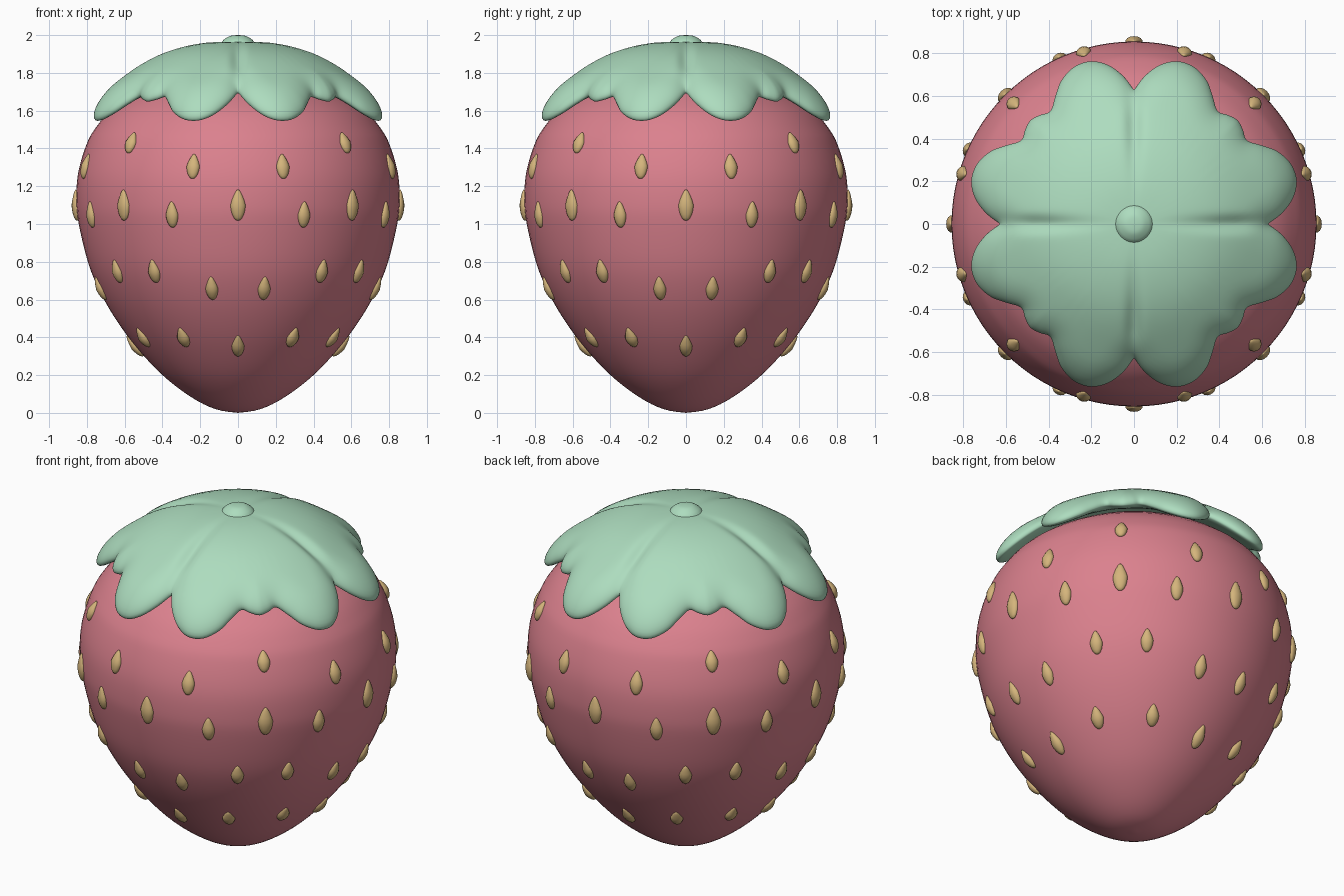
import bpy, bmesh, math
from mathutils import Vector, Matrix
from mathutils.kdtree import KDTree

cube = bpy.data.objects.get("Cube")
if cube:
    bpy.data.objects.remove(cube, do_unlink=True)


def material(name, rgb):
    m = bpy.data.materials.new(name)
    m.use_nodes = True
    m.diffuse_color = (*rgb, 1)
    m.node_tree.nodes["Principled BSDF"].inputs["Base Color"].default_value = (*rgb, 1)
    return m


PINK = material("berry pink", (0.71, 0.22, 0.27))
GREEN = material("leaf green", (0.42, 0.72, 0.52))
TAN = material("seed tan", (0.66, 0.46, 0.20))


def finish(bm, name, mat):
    bmesh.ops.recalc_face_normals(bm, faces=bm.faces)
    for f in bm.faces:
        f.smooth = True
    me = bpy.data.meshes.new(name)
    bm.to_mesh(me)
    bm.free()
    me.materials.append(mat)
    ob = bpy.data.objects.new(name, me)
    bpy.context.collection.objects.link(ob)
    return ob


def spline(pts, steps):
    """Smooth curve through the points."""
    p = [Vector(q) for q in pts]
    p = [p[0]] + p + [p[-1]]
    out = []
    for a, b, c, d in zip(p, p[1:], p[2:], p[3:]):
        for i in range(steps):
            t = i / steps
            out.append(0.5 * (2 * b + (c - a) * t + (2 * a - 5 * b + 4 * c - d) * t * t
                              + (3 * b - a - 3 * c + d) * t ** 3))
    return out + [p[-1]]


def lookup(curve, x, src, dst):
    """Value on a curve whose src coordinate rises steadily."""
    for a, b in zip(curve, curve[1:]):
        if x <= b[src]:
            t = (x - a[src]) / max(b[src] - a[src], 1e-6)
            return a[dst] + (b[dst] - a[dst]) * t
    return curve[-1][dst]


# Berry body: turned profile of (radius, height)
body = spline([(0, 0), (0.12, 0.02), (0.25, 0.085), (0.40, 0.2), (0.54, 0.35), (0.65, 0.5),
               (0.735, 0.65), (0.795, 0.8), (0.843, 1.0), (0.856, 1.12), (0.848, 1.26),
               (0.81, 1.4), (0.76, 1.5), (0.65, 1.62), (0.4, 1.77), (0.2, 1.83), (0, 1.85)], 4)
bm = bmesh.new()
ring = [bm.verts.new((p.x, 0, p.y)) for p in body]
edges = [bm.edges.new(e) for e in zip(ring, ring[1:])]
bmesh.ops.spin(bm, geom=ring + edges, cent=(0, 0, 0), axis=(0, 0, 1),
               angle=math.tau, steps=96, use_merge=True)
bmesh.ops.remove_doubles(bm, verts=bm.verts, dist=1e-4)
finish(bm, "berry_body", PINK)


# Seeds: teardrops lying on the body, pointed end up
def add_seed(bm, angle, z, length, width):
    r = lookup(body, z, 1, 0)
    slope = (lookup(body, z + 0.03, 1, 0) - lookup(body, z - 0.03, 1, 0)) / 0.06
    out = Vector((math.cos(angle), math.sin(angle), 0))
    up = (out * slope + Vector((0, 0, 1))).normalized()
    side = Vector((-out.y, out.x, 0))
    normal = side.cross(up)
    place = Matrix((side, normal, up)).transposed()
    verts = bmesh.ops.create_uvsphere(bm, u_segments=14, v_segments=10, radius=1)["verts"]
    for v in verts:
        x, y, h = v.co
        taper = 1 - 0.45 * max(h, 0) + 0.05 * min(h, 0)
        local = Vector((x * taper * width / 2, y * taper * 0.026, h * length / 2))
        v.co = place @ local + out * r + Vector((0, 0, z))


bm = bmesh.new()
# height, angle from each quarter axis, length, width
for z, deg, length, width in ((1.43, 45, 0.12, 0.07), (1.305, 16.4, 0.135, 0.072),
                              (1.10, 0, 0.165, 0.082), (1.10, 45, 0.165, 0.082),
                              (1.05, 24.2, 0.14, 0.07), (0.75, 34.8, 0.13, 0.07),
                              (0.66, 10.8, 0.135, 0.068), (0.40, 30, 0.125, 0.07),
                              (0.355, 0, 0.14, 0.068)):
    for k in range(4):
        for s in ((1,) if deg in (0, 45) else (1, -1)):
            add_seed(bm, math.radians(90 * k + s * deg), z, length, width)
finish(bm, "seeds", TAN)

# Leaf cap: lobed outline, mirrored on the diagonal and turned four times
half = [(0.625, 0), (0.69, 0.05), (0.74, 0.12), (0.757, 0.2), (0.73, 0.28), (0.665, 0.34),
        (0.59, 0.368), (0.525, 0.39), (0.508, 0.435), (0.482, 0.482)]
quarter = half + [(y, x) for x, y in half[-2::-1]]


def outline(steps):
    pts = spline(quarter, steps)[:-1]
    return [Matrix.Rotation(k * math.pi / 2, 2) @ p for k in range(4) for p in pts]


rim = outline(4)
fine = outline(40)
tree = KDTree(len(fine))
for i, p in enumerate(fine):
    tree.insert((p.x, p.y, 0), i)
tree.balance()

cap = spline([(0, 1.90), (0.2, 1.892), (0.4, 1.835), (0.6, 1.715), (0.7, 1.635), (0.8, 1.535)], 6)


def cap_point(p, sign):
    """Point on the upper or under side of the puffed leaf sheet."""
    r = p.length
    z = lookup(cap, r, 0, 1)
    slope = (lookup(cap, r + 0.02, 0, 1) - lookup(cap, max(r - 0.02, 0), 0, 1)) / 0.04
    d = min(tree.find((p.x, p.y, 0))[2] / 0.15, 1)
    puff = math.sqrt(1 - (1 - d) ** 2) * (0.065 if sign > 0 else -0.04)
    if sign > 0:
        near, far = sorted((abs(p.x), abs(p.y)))
        puff -= 0.025 * math.exp(-(near / 0.035) ** 2) * min(far / 0.4, 1) ** 2 * d
    out = p.normalized() if r > 1e-6 else Vector((0, 0))
    n = Vector((-slope * out.x, -slope * out.y, 1)).normalized()
    return Vector((p.x, p.y, z)) + n * puff


bm = bmesh.new()
RINGS = 22
edge = [bm.verts.new(cap_point(p, 1)) for p in rim]
n = len(rim)
for sign in (1, -1):
    prev = [bm.verts.new(cap_point(Vector((0, 0)), sign))] * n
    for i in range(1, RINGS + 1):
        t = math.sin(math.pi / 2 * i / RINGS)
        row = edge if i == RINGS else [bm.verts.new(cap_point(p * t, sign)) for p in rim]
        for j in range(n):
            k = (j + 1) % n
            if i == 1:
                bm.faces.new((prev[j], row[j], row[k]))
            else:
                bm.faces.new((prev[j], row[j], row[k], prev[k]))
        prev = row
finish(bm, "leaf_cap", GREEN)

# Stem nub with a soft flare at its foot
nub = spline([(0.1, 1.945), (0.085, 1.965), (0.07, 1.98), (0.04, 1.996), (0, 2.0)], 4)
bm = bmesh.new()
ring = [bm.verts.new((p.x, 0, p.y)) for p in nub]
edges = [bm.edges.new(e) for e in zip(ring, ring[1:])]
bmesh.ops.spin(bm, geom=ring + edges, cent=(0, 0, 0), axis=(0, 0, 1),
               angle=math.tau, steps=32, use_merge=True)
bmesh.ops.remove_doubles(bm, verts=bm.verts, dist=1e-4)
finish(bm, "stem_nub", GREEN)
